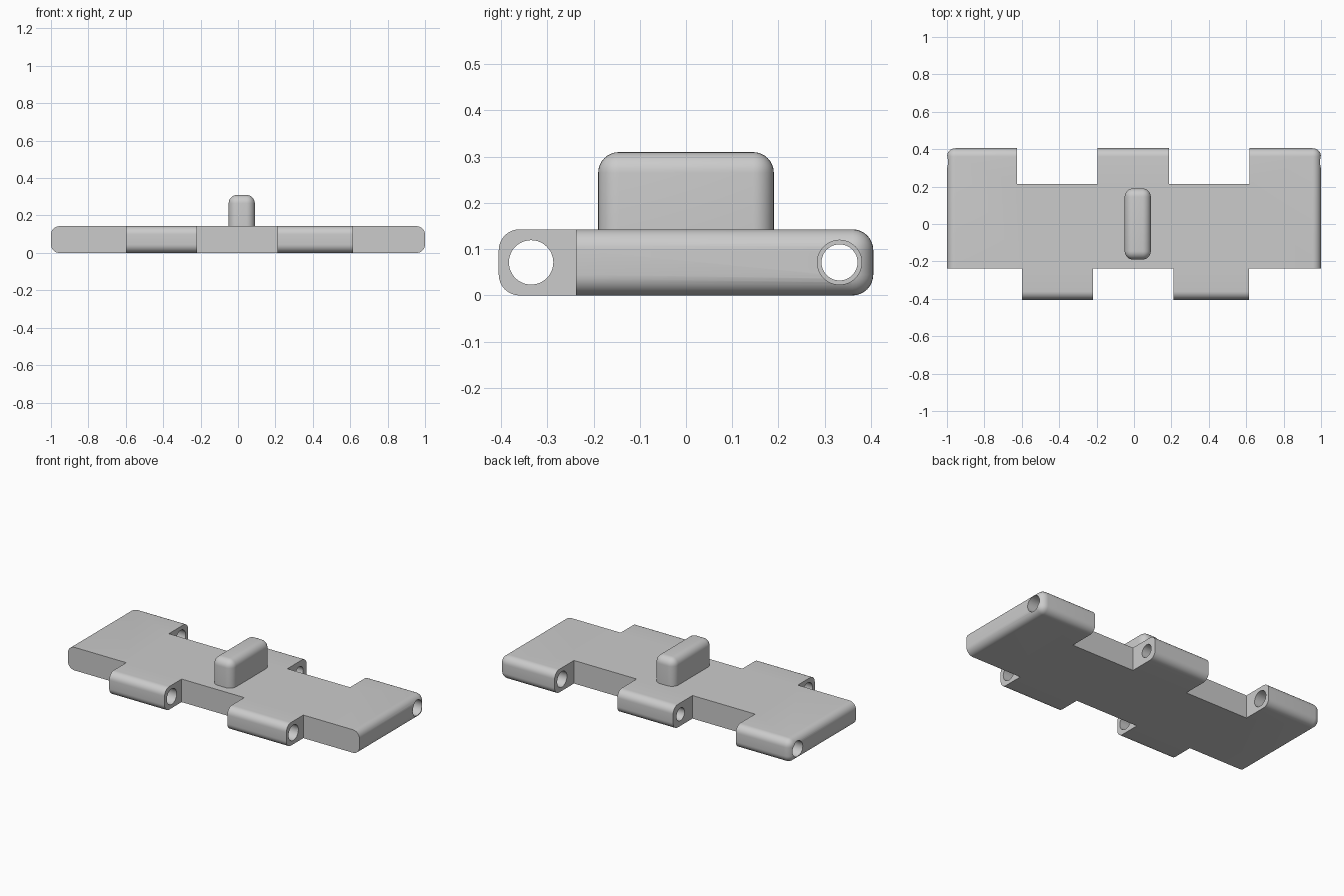
import bpy, bmesh, math
from mathutils import Vector

cube = bpy.data.objects.get("Cube")
if cube:
    bpy.data.objects.remove(cube, do_unlink=True)

THICK = 0.143
ROUND = 0.045

grey = bpy.data.materials.new("plain_grey")
grey.use_nodes = True
colour = (0.6, 0.6, 0.6, 1)
grey.diffuse_color = colour
grey.node_tree.nodes["Principled BSDF"].inputs["Base Color"].default_value = colour


def add_object(name, bm):
    mesh = bpy.data.meshes.new(name)
    bm.to_mesh(mesh)
    bm.free()
    mesh.materials.append(grey)
    obj = bpy.data.objects.new(name, mesh)
    bpy.context.collection.objects.link(obj)
    return obj


def box(name, low, high, radius=0, keep_sharp=lambda edge: False):
    low, high = Vector(low), Vector(high)
    bm = bmesh.new()
    bmesh.ops.create_cube(bm, size=1)
    for v in bm.verts:
        v.co = (low + high) / 2 + v.co * (high - low)
    if radius:
        edges = [e for e in bm.edges if not keep_sharp(e)]
        bmesh.ops.bevel(bm, geom=edges, offset=radius, segments=8,
                        profile=0.5, affect='EDGES', clamp_overlap=True)
    return add_object(name, bm)


def rod(name, x0, x1, y, radius):
    bm = bmesh.new()
    bmesh.ops.create_cone(bm, cap_ends=True, segments=48, radius1=radius,
                          radius2=radius, depth=x1 - x0)
    for v in bm.verts:
        v.co = Vector(((x0 + x1) / 2 + v.co.z, y + v.co.x, THICK / 2 + v.co.y))
    return add_object(name, bm)


def cut(target, cutter):
    mod = target.modifiers.new("cut", 'BOOLEAN')
    mod.operation = 'DIFFERENCE'
    mod.solver = 'EXACT'
    mod.object = cutter
    bpy.context.view_layer.objects.active = target
    bpy.ops.object.modifier_apply(modifier=mod.name)
    bpy.data.objects.remove(cutter, do_unlink=True)


# Link plate with rounded rims
plate = box("link_plate", (-1, -0.405, 0), (1, 0.405, THICK), ROUND)

# Gaps between the hinge lugs, front then back
for x0, x1 in ((-1.1, -0.6), (-0.22, 0.21), (0.615, 1.1)):
    cut(plate, box("front_gap", (x0, -0.6, -0.1), (x1, -0.238, 0.3)))
for x0, x1 in ((-0.625, -0.195), (0.188, 0.618)):
    cut(plate, box("back_gap", (x0, 0.215, -0.1), (x1, 0.6, 0.3)))

# Pin holes, narrower in the middle back lug
cut(plate, rod("front_pin_hole", -0.8, 0.8, -0.335, 0.048))
cut(plate, rod("middle_pin_hole", -0.4, 0.4, 0.332, 0.039))
for x0, x1 in ((-1.1, -0.5), (0.5, 1.1)):
    cut(plate, rod("outer_pin_hole", x0, x1, 0.332, 0.048))

# Guide tooth, sharp where it meets the plate
tooth = box("guide_tooth", (-0.05, -0.19, THICK), (0.09, 0.19, 0.31), ROUND,
            lambda e: all(v.co.z < THICK + 0.001 for v in e.verts))

# Smooth rounded rims, crisp cuts
for obj in (plate, tooth):
    bpy.ops.object.select_all(action='DESELECT')
    obj.select_set(True)
    bpy.context.view_layer.objects.active = obj
    bpy.ops.object.shade_smooth_by_angle(angle=math.radians(30))
